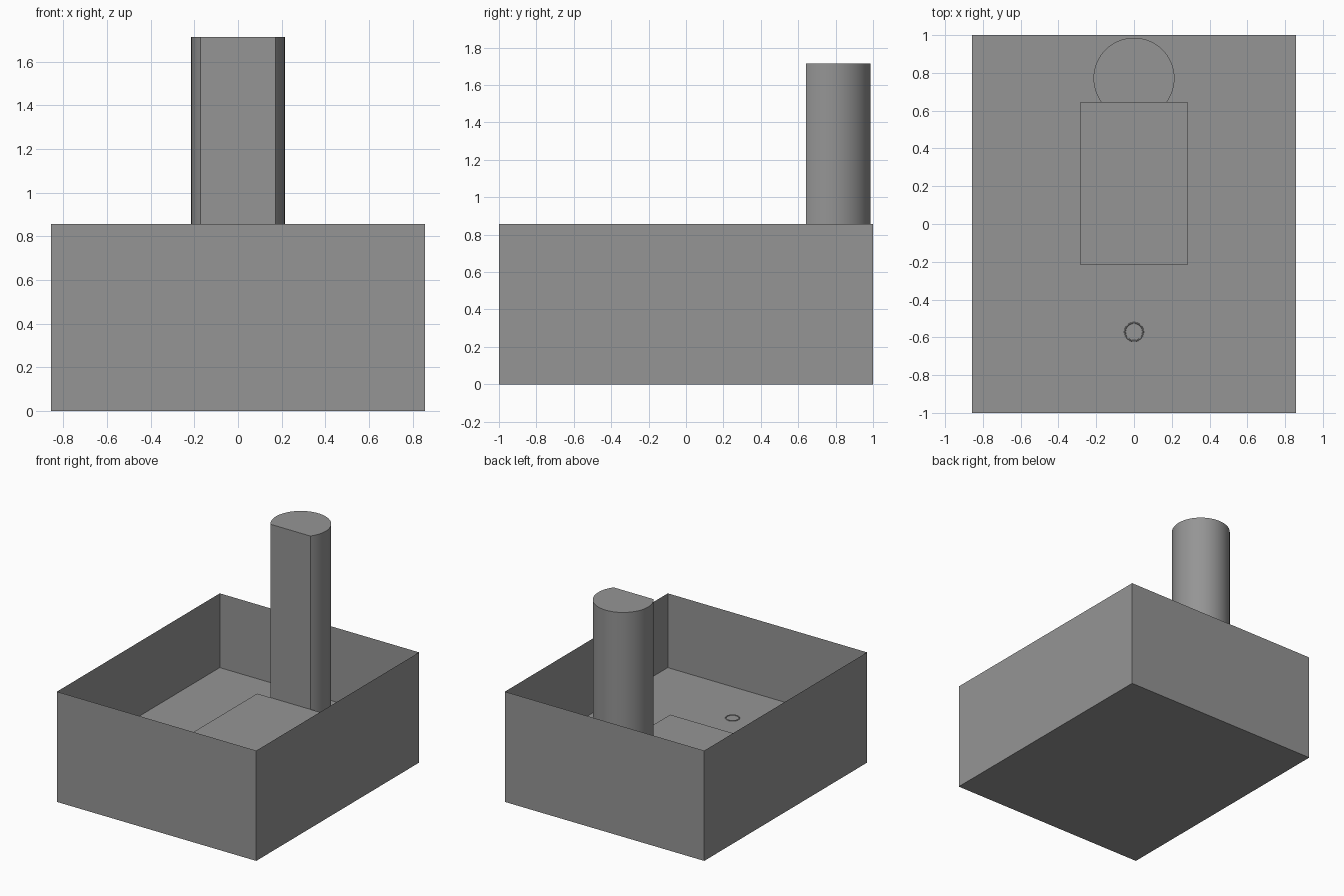
import bpy, bmesh, math

if "Cube" in bpy.data.objects:
    bpy.data.objects.remove(bpy.data.objects["Cube"])

U = 1 / 7            # design module
FLOOR = 0.28         # height of the basin floor
SLAB_TOP = 0.367

grey = bpy.data.materials.new("mid grey")
grey.diffuse_color = (0.3, 0.3, 0.3, 1)
grey.use_nodes = True
grey.node_tree.nodes["Principled BSDF"].inputs["Base Color"].default_value = grey.diffuse_color


def finish(name, bm):
    bmesh.ops.recalc_face_normals(bm, faces=bm.faces)
    mesh = bpy.data.meshes.new(name)
    bm.to_mesh(mesh)
    bm.free()
    mesh.materials.append(grey)
    obj = bpy.data.objects.new(name, mesh)
    bpy.context.collection.objects.link(obj)
    return obj


def prism(bm, outline, z0, z1):
    """Extrude a closed outline from z0 to z1 and return its top face."""
    low = [bm.verts.new((x, y, z0)) for x, y in outline]
    high = [bm.verts.new((x, y, z1)) for x, y in outline]
    bm.faces.new(low[::-1])
    for i in range(len(low)):
        j = (i + 1) % len(low)
        bm.faces.new((low[i], low[j], high[j], high[i]))
    return bm.faces.new(high)


def rectangle(x, y0, y1):
    return [(-x, y0), (x, y0), (x, y1), (-x, y1)]


# Open basin: box with an inset top pushed down to the floor
bm = bmesh.new()
top = prism(bm, rectangle(6 * U, -1, 1), 0, 6 * U)
bmesh.ops.inset_individual(bm, faces=[top], thickness=U)
walls = bmesh.ops.extrude_discrete_faces(bm, faces=[top])
for v in walls["faces"][0].verts:
    v.co.z = FLOOR
finish("basin", bm)

# Raised slab on the floor in front of the column
bm = bmesh.new()
prism(bm, rectangle(2 * U, -1.5 * U, 4.5 * U), FLOOR, SLAB_TOP)
finish("floor_slab", bm)

# Round column with a flat front
bm = bmesh.new()
radius, centre_y, flat_y = 1.5 * U, 5.4 * U, 4.5 * U
start = math.asin((flat_y - centre_y) / radius)
steps = 64
angles = [start + (math.pi - 2 * start) * i / steps for i in range(steps + 1)]
prism(bm, [(radius * math.cos(a), centre_y + radius * math.sin(a)) for a in angles],
      FLOOR, 12 * U)
column = finish("column", bm)

# Thin drain ring on the floor
bpy.ops.mesh.primitive_torus_add(major_radius=0.048, minor_radius=0.004,
                                 major_segments=40, minor_segments=8,
                                 location=(0, -4 * U, FLOOR + 0.002))
ring = bpy.context.object
ring.name = "drain_ring"
ring.data.materials.append(grey)

# Smooth the round parts and keep hard edges
bpy.ops.object.select_all(action="DESELECT")
for obj in (column, ring):
    obj.select_set(True)
bpy.context.view_layer.objects.active = column
bpy.ops.object.shade_smooth_by_angle(angle=math.radians(35))
